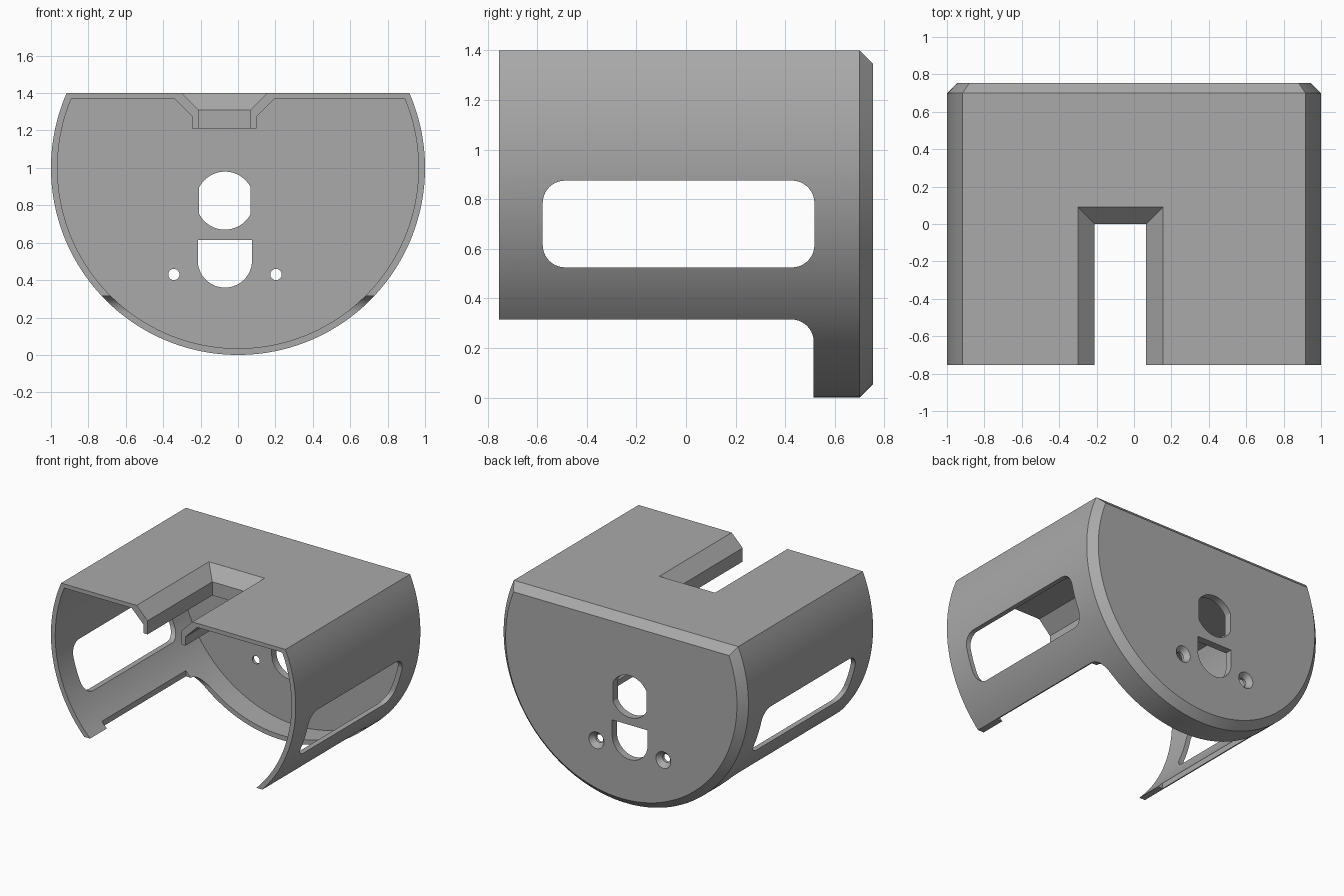
import bpy, bmesh, math

if "Cube" in bpy.data.objects:
    bpy.data.objects.remove(bpy.data.objects["Cube"], do_unlink=True)

grey = bpy.data.materials.new("plain grey")
grey.use_nodes = True
colour = (0.4, 0.4, 0.4, 1)
grey.diffuse_color = colour
grey.node_tree.nodes["Principled BSDF"].inputs["Base Color"].default_value = colour

HALF = 0.755      # half depth
BACK = 0.70       # inner face of the back plate
HOLE_X = -0.07    # the openings sit off centre


def loft(name, rings):
    """Closed solid through rings of equal point count."""
    bm = bmesh.new()
    loops = [[bm.verts.new(p) for p in ring] for ring in rings]
    for a, b in zip(loops, loops[1:]):
        for i in range(len(a)):
            j = (i + 1) % len(a)
            bm.faces.new((a[i], a[j], b[j], b[i]))
    bm.faces.new(loops[0][::-1])
    bm.faces.new(loops[-1])
    bmesh.ops.recalc_face_normals(bm, faces=bm.faces)
    mesh = bpy.data.meshes.new(name)
    bm.to_mesh(mesh)
    bm.free()
    mesh.materials.append(grey)
    obj = bpy.data.objects.new(name, mesh)
    bpy.context.collection.objects.link(obj)
    return obj


def arc(cx, cy, r, start, end, n):
    return [(cx + r * math.cos(start + (end - start) * i / n),
             cy + r * math.sin(start + (end - start) * i / n)) for i in range(n + 1)]


def drum(r, top, y, n=112):
    """Circle flattened at the top, standing at depth y."""
    a = math.asin((top - 1) / r)
    return [(x, y, z) for x, z in arc(0, 1, r, math.pi - a, 2 * math.pi + a, n)]


def along_x(name, pts):
    return loft(name, [[(x, y, z) for y, z in pts] for x in (-2, 2)])


def along_y(name, pts):
    return loft(name, [[(x, y, z) for x, z in pts] for y in (0.6, 1)])


def funnel(name, levels, front):
    """Tapered slot; levels give height and growth from the throat."""
    return loft(name, [[(-0.21 - g, front, z), (0.065 + g, front, z),
                        (0.065 + g, g, z), (-0.21 - g, g, z)] for z, g in levels])


def boolean(target, tool, operation="DIFFERENCE"):
    tool.hide_render = True
    mod = target.modifiers.new(tool.name, "BOOLEAN")
    mod.operation, mod.solver, mod.object = operation, "EXACT", tool
    bpy.context.view_layer.objects.active = target
    bpy.ops.object.modifier_apply(modifier=mod.name)
    bpy.data.objects.remove(tool, do_unlink=True)


# Outer drum with a chamfered back, hollowed from the front
housing = loft("housing", [drum(1, 1.4, -HALF), drum(1, 1.4, BACK), drum(0.945, 1.345, HALF)])
boolean(housing, loft("cavity", [drum(0.965, 1.37, -1), drum(0.965, 1.37, BACK)]))

# Walled funnel slot in the top
boolean(housing, funnel("slot_wall", [(1.21, 0.035), (1.275, 0.035), (1.385, 0.145)], -HALF), "UNION")
boolean(housing, funnel("slot", [(1.1, 0), (1.31, 0), (1.5, 0.19)], -1))

# Open underside with a rounded inner corner
q = math.pi / 2
boolean(housing, along_x("underside", [(-1, -0.5), (0.515, -0.5)]
                         + arc(0.425, 0.225, 0.09, 0, q, 10) + [(-1, 0.315)]))

# Relief along the lower edges, leaving small toes at the front
boolean(housing, loft("edge_relief", [[(-0.72, y, 0.3), (0.72, y, 0.3), (0.72, y, 0.45), (-0.72, y, 0.45)]
                                      for y in (-0.56, 0.42)]))

# Rounded side windows
r = 0.09
corners = [(0.518 - r, 0.875 - r), (-0.578 + r, 0.875 - r),
           (-0.578 + r, 0.525 + r), (0.518 - r, 0.525 + r)]
window = []
for k, (cy, cz) in enumerate(corners):
    window += arc(cy, cz, r, k * q, (k + 1) * q, 10)
boolean(housing, along_x("side_windows", window))

# Back plate openings: flat-sided round hole, D-shaped hole, two countersunk screw holes
a = math.acos(0.1375 / 0.155)
boolean(housing, along_y("round_hole", arc(HOLE_X, 0.825, 0.155, a, math.pi - a, 24)
                         + arc(HOLE_X, 0.825, 0.155, math.pi + a, 2 * math.pi - a, 24)))
boolean(housing, along_y("d_hole", [(HOLE_X + 0.145, 0.615), (HOLE_X - 0.145, 0.615)]
                         + arc(HOLE_X, 0.505, 0.145, math.pi, 2 * math.pi, 32)))
for side in (-1, 1):
    x = HOLE_X + side * 0.273
    boolean(housing, loft("screw_hole", [
        [(px, y, pz) for px, pz in arc(x, 0.43, rad, 0, 2 * math.pi, 24)[:-1]]
        for y, rad in ((0.6, 0.03), (0.72, 0.03), (0.77, 0.075))]))

# Smooth curves, sharp edges
bpy.ops.object.select_all(action="DESELECT")
housing.select_set(True)
bpy.context.view_layer.objects.active = housing
bpy.ops.object.shade_smooth_by_angle(angle=math.radians(25))
